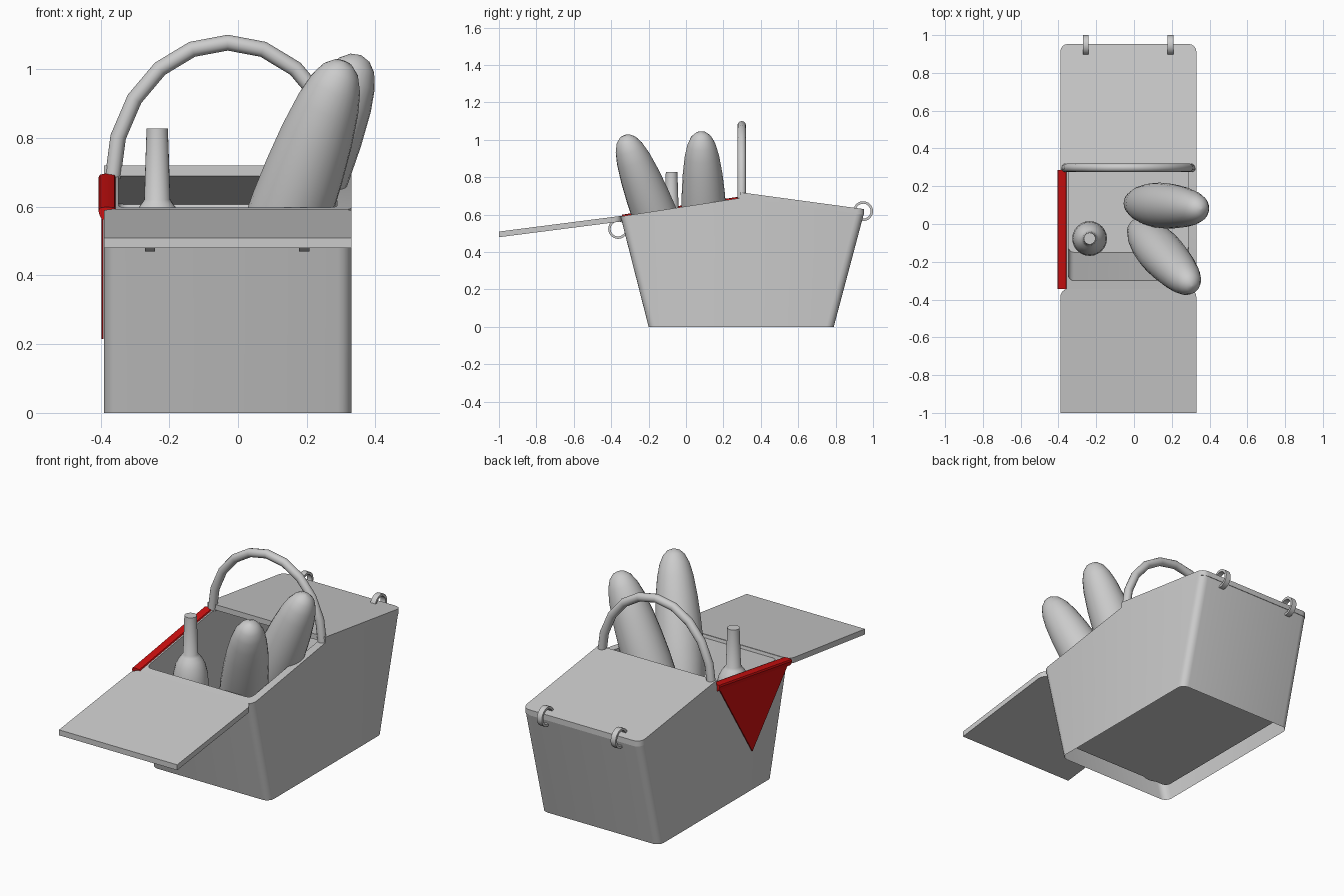
import bpy, bmesh
from math import pi, sin, cos, radians
from mathutils import Vector

if "Cube" in bpy.data.objects:
    bpy.data.objects.remove(bpy.data.objects["Cube"])

X0, X1 = -0.39, 0.33
RIDGE = 0.3


def finish(name, bm, smooth=True):
    bmesh.ops.recalc_face_normals(bm, faces=bm.faces)
    mesh = bpy.data.meshes.new(name)
    bm.to_mesh(mesh)
    bm.free()
    ob = bpy.data.objects.new(name, mesh)
    bpy.context.collection.objects.link(ob)
    if smooth:
        bpy.ops.object.select_all(action='DESELECT')
        ob.select_set(True)
        bpy.context.view_layer.objects.active = ob
        bpy.ops.object.shade_smooth_by_angle(angle=radians(35))
    return ob


def bridge(bm, a, b):
    for i in range(len(a)):
        j = (i + 1) % len(a)
        bm.faces.new((a[i], a[j], b[j], b[i]))


def arc(cx, cy, r, start, n=4):
    return [(cx + r * cos(start + pi / 2 * i / n), cy + r * sin(start + pi / 2 * i / n))
            for i in range(n + 1)]


def rim_z(y):
    if y < RIDGE:
        return 0.69 - (RIDGE - y) * 0.1 / 0.65
    return 0.69 - (y - RIDGE) * 0.09 / 0.65


def basket_ring(bm, x0, x1, y0, y1, r, z=None):
    mid = RIDGE if z is None else 0.295
    pts = arc(x0 + r, y0 + r, r, pi) + arc(x1 - r, y0 + r, r, 1.5 * pi) + [(x1, mid)]
    pts += arc(x1 - r, y1 - r, r, 0) + arc(x0 + r, y1 - r, r, pi / 2) + [(x0, mid)]
    return [bm.verts.new((x, y, rim_z(y) if z is None else z)) for x, y in pts]


# Basket body: outer wall, rim, inner wall and raised floor
bm = bmesh.new()
w = 0.042
rings = [basket_ring(bm, X0, X1, -0.2, 0.79, 0.04, 0.0),
         basket_ring(bm, X0, X1, -0.35, 0.95, 0.04),
         basket_ring(bm, X0 + w, X1 - w, -0.30, 0.90, 0.03),
         basket_ring(bm, X0 + w, X1 - w, -0.15, 0.74, 0.03, 0.055)]
for a, b in zip(rings, rings[1:]):
    bridge(bm, a, b)
bm.faces.new(rings[-1])
finish("basket_body", bm)


# Lids: sloped plates with two rounded corners at one end
def lid(name, y_round, z_round, y_sharp, z_sharp, thick=0.03, r=0.04):
    s = 1 if y_sharp > y_round else -1
    outline = [(X0, y_sharp)]
    outline += [(x, y_round + s * (r + (y))) for x, y in arc(X0 + r, 0, r, pi)]
    outline += [(x, y_round + s * (r + (y))) for x, y in arc(X1 - r, 0, r, 1.5 * pi)]
    outline += [(X1, y_sharp)]
    bm = bmesh.new()
    layers = []
    for dz in (0, thick):
        layers.append([bm.verts.new((x, y, dz + z_round + (z_sharp - z_round)
                       * (y - y_round) / (y_sharp - y_round))) for x, y in outline])
    bridge(bm, *layers)
    for layer in layers:
        bm.faces.new(layer)
    finish(name, bm)


lid("front_lid_open", -0.345, 0.563, -1.0, 0.479)
lid("rear_lid_closed", 0.953, 0.599, 0.29, 0.689)


# Fastening rings: flat bands turning about the x axis
def band_ring(name, x, y, z, ro=0.053, ri=0.04, half=0.015, n=24):
    bm = bmesh.new()
    loops = []
    for r, dx in ((ro, -half), (ro, half), (ri, half), (ri, -half)):
        loops.append([bm.verts.new((x + dx, y + r * cos(2 * pi * i / n), z + r * sin(2 * pi * i / n)))
                      for i in range(n)])
    for i in range(4):
        bridge(bm, loops[i], loops[(i + 1) % 4])
    finish(name, bm)


for side, x in (("left", -0.256), ("right", 0.193)):
    band_ring("front_ring_" + side, x, -0.363, 0.523)
    band_ring("rear_ring_" + side, x, 0.947, 0.618)

# Handle: faceted half-ellipse tube
bm = bmesh.new()
loops = []
for i in range(11):
    a = pi * i / 10
    c = Vector((-0.03 + 0.335 * cos(a), RIDGE - 0.002, 0.68 + 0.397 * sin(a)))
    out = Vector((cos(a) / 0.335, 0, sin(a) / 0.397)).normalized()
    side = Vector((0, 1, 0))
    loops.append([bm.verts.new(c + 0.023 * (out * cos(2 * pi * k / 12) + side * sin(2 * pi * k / 12)))
                  for k in range(12)])
for a, b in zip(loops, loops[1:]):
    bridge(bm, a, b)
bm.faces.new(loops[0])
bm.faces.new(loops[-1])
finish("handle", bm)


# Turned shapes: profile of (radius, height) pairs along an axis
def lathe(name, base, axis, profile, n=24):
    base = Vector(base)
    rot = Vector((0, 0, 1)).rotation_difference(Vector(axis))
    bm = bmesh.new()
    loops = [[bm.verts.new(base + rot @ Vector((r * cos(2 * pi * k / n), r * sin(2 * pi * k / n), h)))
              for k in range(n)] for r, h in profile]
    for a, b in zip(loops, loops[1:]):
        bridge(bm, a, b)
    bm.faces.new(loops[0])
    bm.faces.new(loops[-1])
    finish(name, bm)


# Bottle
lathe("bottle", (-0.235, -0.077, 0), (0, 0, 1),
      [(0.085, 0.056), (0.092, 0.07), (0.092, 0.44), (0.087, 0.51), (0.075, 0.56), (0.06, 0.59),
       (0.046, 0.608), (0.038, 0.62), (0.031, 0.828)])


# Loaves: long blobs with a fat middle and blunt tip
def loaf(name, bottom, tip):
    d = Vector(tip) - Vector(bottom)
    shape = [(0.004, 0), (0.04, 0.015), (0.068, 0.06), (0.095, 0.16), (0.112, 0.28), (0.12, 0.4),
             (0.12, 0.5), (0.115, 0.62), (0.106, 0.74), (0.092, 0.85), (0.076, 0.92),
             (0.055, 0.967), (0.03, 0.992), (0.003, 1)]
    lathe(name, bottom, d, [(r, t * d.length) for r, t in shape])


loaf("front_loaf", (0.01, -0.01, 0.19), (0.307, -0.33, 1.022))
loaf("rear_loaf", (-0.015, 0.112, 0.19), (0.358, 0.08, 1.04))

# Red napkin: strip folded over the left rim with a hanging corner
red = bpy.data.materials.new("red_cloth")
red.diffuse_color = (0.62, 0.005, 0.005, 1)
red.use_nodes = True
red.node_tree.nodes["Principled BSDF"].inputs["Base Color"].default_value = red.diffuse_color
bm = bmesh.new()
section = [(-0.394, -0.03), (-0.402, -0.018), (-0.406, -0.004), (-0.402, 0.005), (-0.385, 0.008),
           (-0.36, 0.006), (-0.354, -0.004), (-0.354, -0.02)]
ends = [[bm.verts.new((x, y, rim_z(y) + dz)) for x, dz in section] for y in (-0.343, 0.287)]
bridge(bm, *ends)
for e in ends:
    bm.faces.new(e)
tri = [[bm.verts.new((x, y, z)) for y, z in ((-0.33, 0.585), (0.285, 0.68), (-0.012, 0.215))]
       for x in (-0.391, -0.397)]
bridge(bm, *tri)
for t in tri:
    bm.faces.new(t)
finish("napkin", bm).data.materials.append(red)
